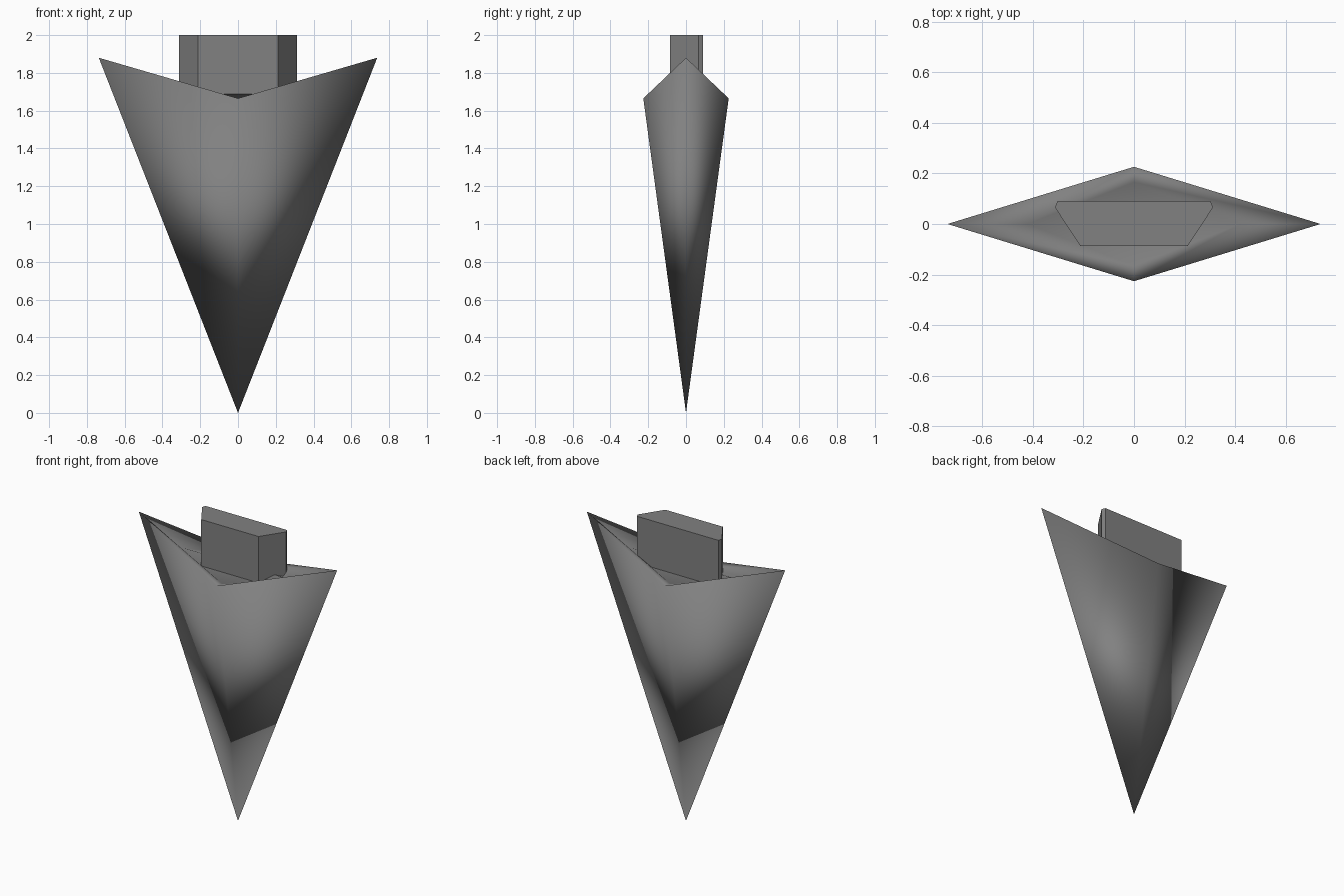
import bpy, bmesh

if "Cube" in bpy.data.objects:
    bpy.data.objects.remove(bpy.data.objects["Cube"])

# Dark grey metal
metal = bpy.data.materials.new("dark_metal")
metal.diffuse_color = (0.22, 0.22, 0.22, 1)
metal.use_nodes = True
metal.node_tree.nodes["Principled BSDF"].inputs["Base Color"].default_value = metal.diffuse_color


def make_object(name, rings, tip=None):
    """Loft rings of points; start at a tip or a flat end, finish with a flat end."""
    bm = bmesh.new()
    loops = [[bm.verts.new(p) for p in ring] for ring in rings]
    n = len(loops[0])
    if tip:
        t = bm.verts.new(tip)
        for i in range(n):
            bm.faces.new((t, loops[0][(i + 1) % n], loops[0][i]))
    else:
        bm.faces.new(loops[0][::-1])
    for a, b in zip(loops, loops[1:]):
        for i in range(n):
            j = (i + 1) % n
            bm.faces.new((a[i], a[j], b[j], b[i]))
    bm.faces.new(loops[-1])
    bmesh.ops.recalc_face_normals(bm, faces=bm.faces)
    mesh = bpy.data.meshes.new(name)
    bm.to_mesh(mesh)
    bm.free()
    mesh.materials.append(metal)
    obj = bpy.data.objects.new(name, mesh)
    bpy.context.collection.objects.link(obj)
    return obj


def diamond(x, y, z_side, z_mid):
    return [(x, 0, z_side), (0, y, z_mid), (-x, 0, z_side), (0, -y, z_mid)]


# Four-sided pointed head with a swept rim and a shallow recessed top
head = make_object("spear_head",
                   [diamond(0.737, 0.226, 1.88, 1.665),
                    diamond(0.42, 0.165, 1.725, 1.655)],
                   tip=(0, 0, 0.0))
for p in head.data.polygons:
    p.use_smooth = True

# Flat-sided tang with a tapered section, seated in the recess
half = [(0.213, -0.086), (0.312, 0.065), (0.303, 0.09)]
section = half + [(-x, y) for x, y in reversed(half)]
make_object("tang", [[(x, y, z) for x, y in section] for z in (1.62, 2.0)])
